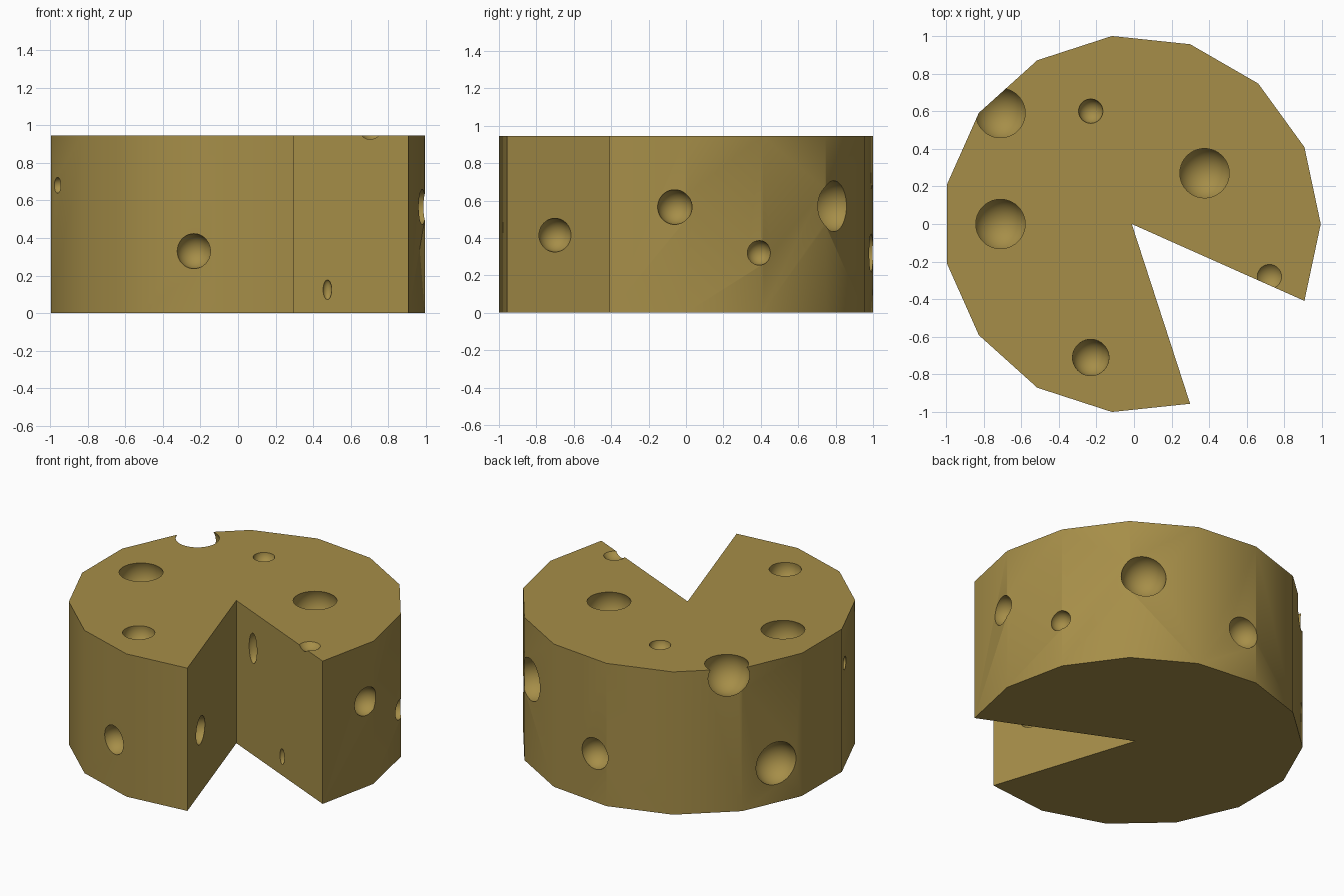
import bpy, bmesh, math
from mathutils import Matrix, Vector

if "Cube" in bpy.data.objects:
    bpy.data.objects.remove(bpy.data.objects["Cube"])

H, R, CX = 0.945, 1.005, -0.012

mat = bpy.data.materials.new("cheese_yellow")
mat.diffuse_color = (0.38, 0.27, 0.065, 1)
mat.use_nodes = True
mat.node_tree.nodes["Principled BSDF"].inputs["Base Color"].default_value = mat.diffuse_color


def make_object(name, bm):
    bmesh.ops.recalc_face_normals(bm, faces=bm.faces[:])
    mesh = bpy.data.meshes.new(name)
    bm.to_mesh(mesh)
    bm.free()
    mesh.materials.append(mat)
    ob = bpy.data.objects.new(name, mesh)
    bpy.context.collection.objects.link(ob)
    return ob


# Wheel: 15-sided prism with a two-side wedge removed
bm = bmesh.new()
outline = [(CX, 0)]
for i in range(-1, 13):
    a = math.radians(24 * i)
    outline.append((CX + R * math.cos(a), R * math.sin(a)))
face = bm.faces.new([bm.verts.new((x, y, 0)) for x, y in outline])
new = bmesh.ops.extrude_face_region(bm, geom=[face])["geom"]
bmesh.ops.translate(bm, vec=(0, 0, H),
                    verts=[v for v in new if isinstance(v, bmesh.types.BMVert)])
wheel = make_object("cheese_wheel", bm)

# Round holes: x, y, z, radius
holes = [
    # top
    (-0.71, 0.59, 0.887, 0.144), (-0.71, 0.0, 0.887, 0.144),
    (0.375, 0.27, 0.887, 0.144), (-0.23, -0.71, 0.93, 0.098),
    (-0.23, 0.60, 0.95, 0.065), (0.72, -0.28, 0.995, 0.082),
    # rim
    (-0.235, -0.961, 0.33, 0.093), (-0.96, -0.289, 0.68, 0.042),
    (0.975, -0.06, 0.565, 0.093), (0.90, 0.39, 0.32, 0.066),
    (0.586, 0.79, 0.57, 0.136), (-0.026, 0.99, 0.32, 0.102),
    (-0.921, 0.374, 0.26, 0.14),
    # left wedge wall
    (0.216, -0.70, 0.415, 0.09),
]
bm = bmesh.new()
for x, y, z, r in holes:
    bmesh.ops.create_uvsphere(bm, u_segments=40, v_segments=20, radius=r,
                              matrix=Matrix.Translation((x, y, z)))
# Narrow holes on the right wedge wall
for x, y, z, w, h in [(0.165, -0.079, 0.705, 0.045, 0.1),
                      (0.475, -0.217, 0.125, 0.025, 0.052)]:
    m = (Matrix.Translation((x, y, z)) @ Matrix.Rotation(math.radians(-24), 4, 'Z')
         @ Matrix.Diagonal((w, w, h, 1)))
    bmesh.ops.create_uvsphere(bm, u_segments=32, v_segments=16, radius=1, matrix=m)
cutter = make_object("hole_cutter", bm)
cutter.hide_render = True

# Cut the holes and apply
mod = wheel.modifiers.new("holes", 'BOOLEAN')
mod.operation, mod.solver, mod.object = 'DIFFERENCE', 'EXACT', cutter
bpy.context.view_layer.objects.active = wheel
wheel.select_set(True)
bpy.ops.object.modifier_apply(modifier="holes")
bpy.data.objects.remove(cutter)
bpy.ops.object.shade_smooth_by_angle(angle=math.radians(30))
